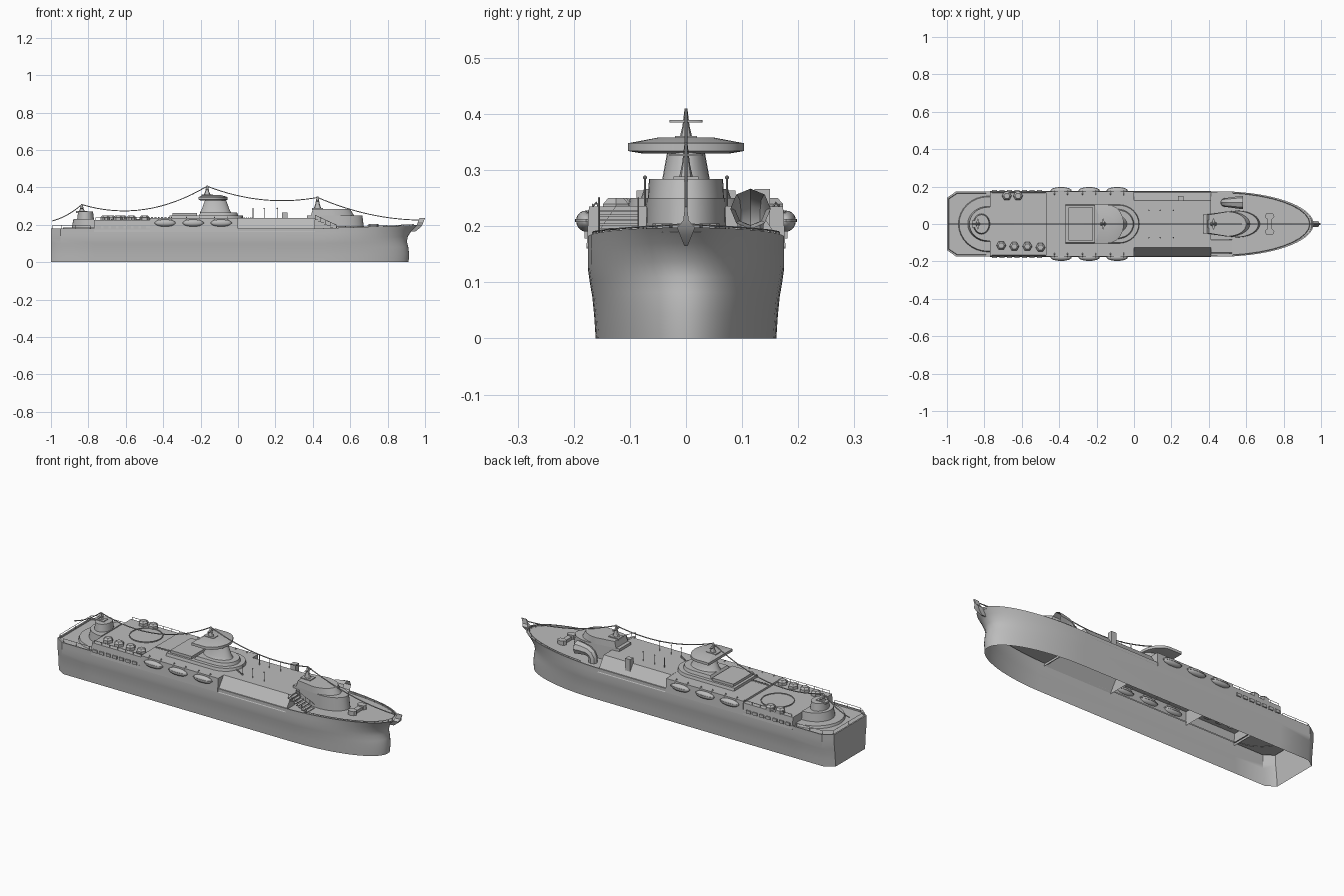
import bpy, bmesh
from math import sin, cos, pi, hypot
from mathutils import Vector, Matrix

if "Cube" in bpy.data.objects:
    bpy.data.objects.remove(bpy.data.objects["Cube"], do_unlink=True)

grey = bpy.data.materials.new("ship_grey")
grey.use_nodes = True
grey.diffuse_color = (0.5, 0.5, 0.5, 1)
grey.node_tree.nodes["Principled BSDF"].inputs["Base Color"].default_value = grey.diffuse_color


def add(name, bm, angle=0.6):
    bmesh.ops.recalc_face_normals(bm, faces=bm.faces)
    mesh = bpy.data.meshes.new(name)
    bm.to_mesh(mesh)
    bm.free()
    mesh.materials.append(grey)
    ob = bpy.data.objects.new(name, mesh)
    bpy.context.collection.objects.link(ob)
    bpy.ops.object.select_all(action="DESELECT")
    ob.select_set(True)
    bpy.context.view_layer.objects.active = ob
    bpy.ops.object.shade_smooth_by_angle(angle=angle)
    return ob


def loft(name, rings, top=True, bottom=False, angle=0.6):
    bm = bmesh.new()
    rows = [[bm.verts.new(p) for p in ring] for ring in rings]
    for a, b in zip(rows, rows[1:]):
        for i in range(len(a)):
            j = (i + 1) % len(a)
            bm.faces.new((a[i], a[j], b[j], b[i]))
    if top:
        bm.faces.new(rows[-1])
    if bottom:
        bm.faces.new(rows[0])
    return add(name, bm, angle)


def stack(name, outlines, heights, **kw):
    return loft(name, [[(x, y, z) for x, y in o] for o, z in zip(outlines, heights)], **kw)


def ellipse(cx, cy, rx, ry=None, n=24):
    ry = ry or rx
    return [(cx + rx * cos(2 * pi * i / n), cy + ry * sin(2 * pi * i / n)) for i in range(n)]


def d_shape(x0, xc, rx, ry, aft=1.0, n=16):
    # straight aft end, half ellipse in front; a negative rx turns it round
    arc = [(xc + rx * sin(pi * i / n), -ry * cos(pi * i / n)) for i in range(n + 1)]
    return arc + [(x0, ry * aft), (x0, -ry * aft)]


def box(name, x0, x1, y0, y1, z0, z1):
    r = [(x0, y0), (x1, y0), (x1, y1), (x0, y1)]
    return stack(name, [r, r], [z0, z1], bottom=True)


def tube(name, pts, r, sides=2, radii=None, caps=True):
    cu = bpy.data.curves.new(name, "CURVE")
    cu.dimensions = "3D"
    cu.bevel_depth, cu.bevel_resolution, cu.use_fill_caps = r, sides, caps
    sp = cu.splines.new("POLY")
    sp.points.add(len(pts) - 1)
    for i, p in enumerate(pts):
        sp.points[i].co = (*p, 1)
        sp.points[i].radius = radii[i] if radii else 1
    ob = bpy.data.objects.new(name + "_path", cu)
    bpy.context.collection.objects.link(ob)
    deps = bpy.context.evaluated_depsgraph_get()
    bm = bmesh.new()
    bm.from_mesh(bpy.data.meshes.new_from_object(ob.evaluated_get(deps)))
    bpy.data.objects.remove(ob)
    return add(name, bm)


def railing(name, pts, h=0.022):
    tube(name + "_bar", [(x, y, z + h) for x, y, z in pts], 0.0014, 0)
    for p in pts:
        tube(name + "_post", [p, (p[0], p[1], p[2] + h)], 0.0014, 0)


# Hull shell, open below, with a raked stem
W, BOW = 0.175, 0.45
half = [(-1, 0.14), (-0.95, W), (-0.77, W), (-0.47, W), (0, W)]
half += [(BOW + 0.51 * sin(pi / 2 * i / 18), W * cos(pi / 2 * i / 18)) for i in range(18)]
outline = half + [(0.96, 0)] + [(x, -y) for x, y in reversed(half)]


def sheer(x):
    return 0.18 + 0.033 * max(0, x - 0.42)


rings = []
for z, stem, wide in ((0, 0.912, 0.92), (0.04, 0.915, 0.935), (0.075, 0.91, 0.955),
                      (0.1, 0.903, 0.98), (0.125, 0.908, 1), (0.155, 0.93, 1), (0.18, 0.96, 1)):
    k = (stem - BOW) / 0.51
    rings.append([(BOW + (x - BOW) * k if x > BOW else x, y * wide,
                   z * sheer(x) / 0.18) for x, y in outline])
rings.append([(x * 0.992, y * 0.965, sheer(x)) for x, y in outline])
rings.append([(x * 0.992, y * 0.965, sheer(x) - 0.008) for x, y in outline])
loft("hull", rings, top=False)

# Bow and stern decks
for name, keep in (("bow_deck", lambda x: x > BOW - 0.01), ("stern_deck", lambda x: x < -0.76)):
    bm = bmesh.new()
    pts = [(x, y) for x, y in outline if keep(x)]
    side = [p for p in pts if p[1] >= 0]
    if name == "bow_deck":
        side.insert(0, (0.4, W))
    prev = None
    for x, y in side:
        z = sheer(x) - 0.008
        row = [bm.verts.new((x * 0.992, s * y * 0.965, z)) for s in (1, -1)]
        if prev:
            bm.faces.new((prev[0], prev[1], row[1], row[0]))
        prev = row
    add(name, bm)


def deckhouse(name, x0, x1, yb, yt, z1):
    stack(name, [[(x0, -y), (x1, -y), (x1, y), (x0, y)] for y in (yb, yt)], [0.16, z1])


# Raised deckhouses, the forward one with sloping sides
deckhouse("aft_deckhouse", -0.77, -0.47, 0.1765, 0.17, 0.225)
deckhouse("boat_deck", -0.47, 0, 0.1775, 0.173, 0.235)
deckhouse("forward_deckhouse", 0, 0.413, 0.1775, 0.125, 0.236)

# Side windows, boats, deck posts
for s in (-1, 1):
    for i in range(7):
        x = -0.745 + i * 0.04
        box("window_shutter", x - 0.013, x + 0.013, s * 0.178 - 0.003, s * 0.178 + 0.003, 0.178, 0.194)
    for x in (-0.39, -0.24, -0.09):
        bm = bmesh.new()
        bmesh.ops.create_uvsphere(bm, u_segments=20, v_segments=10, radius=1)
        for v in bm.verts:
            if v.co.z < -0.05:
                v.co.z *= 1.1
            v.co.x = v.co.x * (1.15 - 0.15 * abs(v.co.x))
        bmesh.ops.transform(bm, verts=bm.verts, matrix=Matrix.Translation((x, s * 0.178, 0.21))
                            @ Matrix.Diagonal((0.055, 0.018, 0.018, 1)))
        add("lifeboat", bm)
        stack("boat_gunwale", [ellipse(x, s * 0.178, 0.057, 0.0195)] * 2, [0.208, 0.213], bottom=True)
        for d in (-0.035, 0.035):
            tube("davit", [(x + d, s * 0.155, 0.234), (x + d, s * 0.16, 0.242), (x + d, s * 0.178, 0.222)], 0.002, 0)
    for x in (0.08, 0.14, 0.21):
        tube("deck_post", [(x, s * 0.073, 0.235), (x, s * 0.073, 0.285)], 0.002, 0)
        bm = bmesh.new()
        bmesh.ops.create_icosphere(bm, subdivisions=1, radius=0.004, matrix=Matrix.Translation((x, s * 0.073, 0.287)))
        add("post_head", bm)
    railing("aft_rail", [(-0.76 + 0.048 * i, s * 0.166, 0.225) for i in range(7)], 0.014)
    railing("stern_rail", [(-0.79, s * 0.165, 0.175), (-0.87, s * 0.165, 0.175), (-0.945, s * 0.165, 0.175),
                           (-0.99, s * 0.135, 0.175), (-0.99, 0, 0.175)])

# Domed hatches on the aft deckhouse
for x, y in ((-0.71, -0.115), (-0.64, -0.12), (-0.57, -0.12), (-0.5, -0.125), (-0.68, 0.15), (-0.62, 0.15)):
    stack("domed_hatch", [ellipse(x, y, r, n=6) for r in (0.026, 0.026, 0.016)], [0.22, 0.24, 0.25], angle=0.3)

# Round landing pad with a raised lip
stack("landing_pad", [ellipse(-0.595, 0.052, r, n=32) for r in (0.085, 0.085, 0.081, 0.081)],
      [0.22, 0.23, 0.23, 0.2265])

# Midship platform and tower with its broad hood
stack("tower_platform", [d_shape(-0.365, -0.08, 0.11, 0.105), d_shape(-0.365, -0.08, 0.105, 0.1)], [0.23, 0.25])
stack("tower_upper_platform", [d_shape(-0.21, -0.09, 0.09, 0.08), d_shape(-0.2, -0.09, 0.085, 0.075)], [0.25, 0.266])
box("aft_platform_hatch", -0.35, -0.22, -0.088, 0.088, 0.25, 0.264)
stack("tower", [ellipse(-0.12, 0, a, b) for a, b in ((0.085, 0.055), (0.075, 0.043), (0.055, 0.033))],
      [0.262, 0.28, 0.335])
stack("tower_hood", [d_shape(-0.2, -0.14, 0.07, 0.08), d_shape(-0.21, -0.14, 0.085, 0.103),
                     d_shape(-0.21, -0.14, 0.085, 0.103), d_shape(-0.19, -0.14, 0.05, 0.05)],
      [0.33, 0.334, 0.348, 0.358], bottom=True, angle=0.3)

# Forward bridge
stack("bridge_base", [d_shape(0.37, 0.55, 0.125, 0.072, 0.7), d_shape(0.37, 0.55, 0.115, 0.07, 0.7)], [0.17, 0.25])
stack("bridge_top", [d_shape(0.39, 0.5, 0.12, 0.068, 0.75), d_shape(0.4, 0.5, 0.1, 0.066, 0.75)], [0.25, 0.284])

# Stern tier and turret
stack("stern_tier", [d_shape(-0.77, -0.78, -0.16, 0.15), d_shape(-0.77, -0.78, -0.155, 0.145)], [0.17, 0.185])
stack("stern_turret_base", [d_shape(-0.77, -0.78, -0.11, 0.095), d_shape(-0.77, -0.78, -0.1, 0.09)], [0.18, 0.23])
stack("stern_turret", [ellipse(-0.815, 0, 0.045, 0.055), ellipse(-0.815, 0, 0.04, 0.05)], [0.23, 0.27])

# Masts with cross arms
for x, z0, z1, r in ((-0.165, 0.355, 0.41, 0.02), (0.425, 0.283, 0.35, 0.022), (-0.835, 0.268, 0.31, 0.018)):
    box("mast_foot", x - 0.03, x + 0.03, -r, r, z0 - 0.004, z0 + 0.006)
    stack("mast", [ellipse(x, 0, q, q * 0.6, n=8) for q in (r, r * 0.55, 0.004)], [z0, z0 + (z1 - z0) * 0.4, z1])
    stack("mast_arm", [ellipse(x, 0, 0.007, 0.029)] * 2, [z1 - 0.025, z1 - 0.021], bottom=True)

# Sagging stays from stern to bow
stays = ((-0.995, 0.22), (-0.835, 0.308), (-0.165, 0.406), (0.425, 0.346), (0.985, 0.225))
for (xa, za), (xb, zb), sag in zip(stays, stays[1:], (0.012, 0.075, 0.042, 0.03)):
    line = []
    for i in range(17):
        t = i / 16
        line.append((xa + (xb - xa) * t, 0, za + (zb - za) * t - sag * 4 * t * (1 - t)))
    tube("stay", line, 0.0028, 1)

# Ventilator horn beside the bridge
tube("ventilator_horn", [(0.485, 0.115, 0.17), (0.485, 0.115, 0.2), (0.495, 0.115, 0.218),
                         (0.515, 0.115, 0.228), (0.545, 0.115, 0.231), (0.582, 0.115, 0.231)], 0.036, 2,
     [0.65, 0.65, 0.68, 0.75, 0.88, 1], caps=False)

# Bow windlass, figurehead and flagstaff
for y in (-0.042, 0.042):
    stack("windlass_drum", [ellipse(0.725, y, 0.026, 0.018, 8)] * 2, [0.175, 0.205])
box("windlass_bar", 0.712, 0.738, -0.045, 0.045, 0.178, 0.198)
for s in (-1, 1):
    railing("bow_rail", [(BOW + 0.49 * sin(pi / 2 * i / 10), s * 0.168 * cos(pi / 2 * i / 10),
                          0.176 + 0.016 * (i / 10)) for i in range(1, 11)], 0.012)
loft("stem_ornament", [[(x - d, y, z) for d, y in ((0, -w), (0, w), (0.03, w), (0.03, -w))]
                       for x, w, z in ((0.95, 0.003, 0.165), (0.975, 0.011, 0.185),
                                       (0.985, 0.016, 0.198), (0.99, 0.005, 0.21), (1, 0.002, 0.235))], bottom=True)

# Stair from the forward deckhouse down to the bow deck
for i in range(7):
    x = 0.413 + i * 0.016
    box("stair_step", x, x + 0.016, -0.155, -0.085, 0.225 - i * 0.008, 0.229 - i * 0.008)
for y in (-0.155, -0.085):
    railing("stair_rail", [(0.413 + 0.028 * i, y, 0.229 - 0.013 * i) for i in range(5)])

# Small deck fittings
box("deck_locker", 0.235, 0.265, 0.122, 0.15, 0.2, 0.266)
for i in range(6):
    box("deck_vent", -0.465 + 0.018 * i, -0.455 + 0.018 * i, -0.055, -0.048, 0.234, 0.241)
    box("deck_step", 0.02 + 0.011 * i, 0.027 + 0.011 * i, -0.045 - 0.006 * i, -0.04 - 0.006 * i, 0.234, 0.24)
